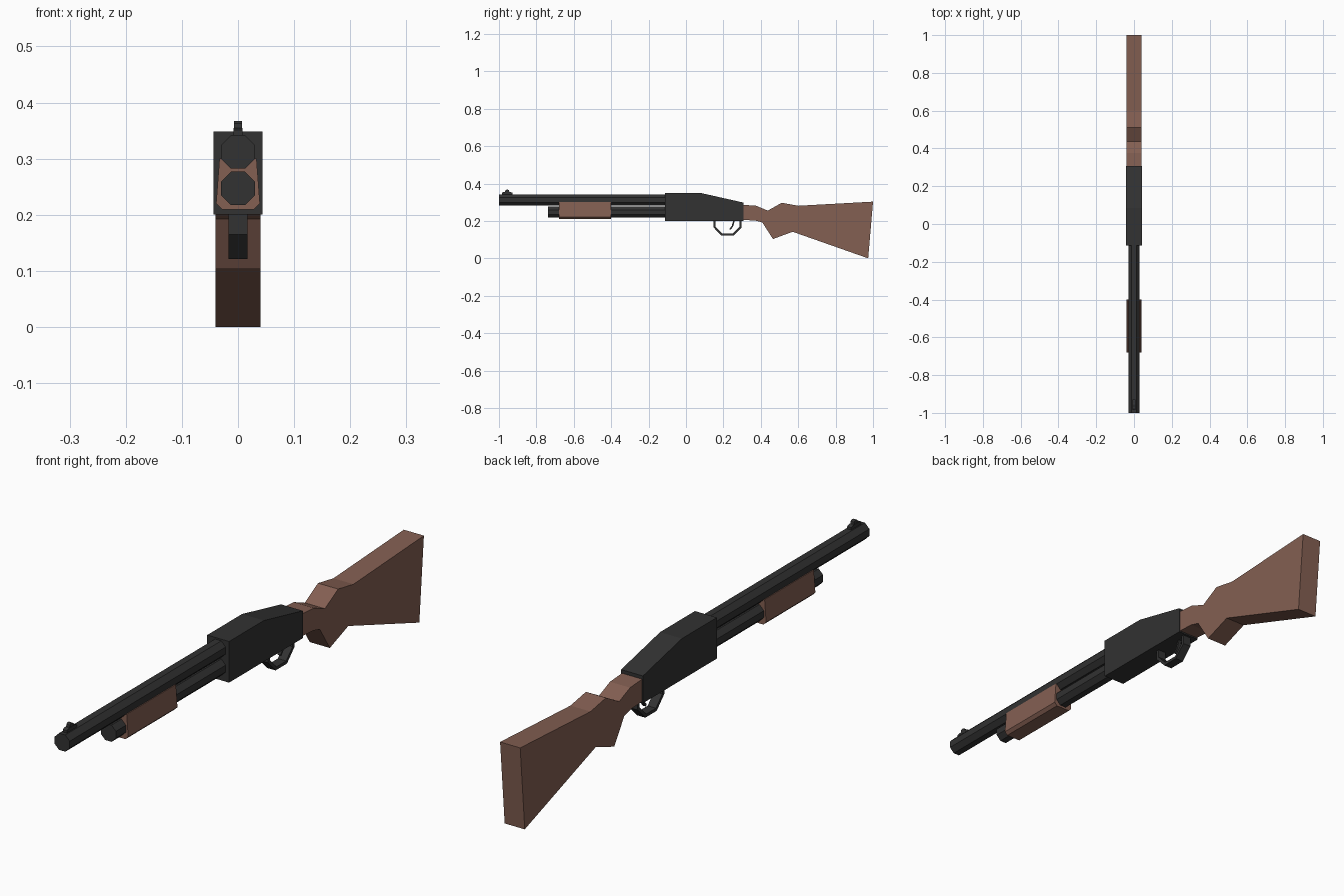
import bpy, bmesh, math
from mathutils import Vector

if "Cube" in bpy.data.objects:
    bpy.data.objects.remove(bpy.data.objects["Cube"])


def material(name, color):
    m = bpy.data.materials.new(name)
    m.diffuse_color = color
    m.use_nodes = True
    m.node_tree.nodes["Principled BSDF"].inputs["Base Color"].default_value = m.diffuse_color
    return m


WOOD = material("wood", (0.23, 0.115, 0.085, 1))
STEEL = material("steel", (0.032, 0.032, 0.032, 1))


def prism(name, profile, axis, a, b, mat):
    """Extrude a closed profile from a to b: (y, z) along x, or (x, z) along y."""
    bm = bmesh.new()
    pt = (lambda u, v: (a, u, v)) if axis == "x" else (lambda u, v: (u, a, v))
    face = bm.faces.new([bm.verts.new(pt(u, v)) for u, v in profile])
    new = bmesh.ops.extrude_face_region(bm, geom=[face])["geom"]
    shift = Vector((b - a, 0, 0)) if axis == "x" else Vector((0, b - a, 0))
    bmesh.ops.translate(bm, vec=shift, verts=[g for g in new if isinstance(g, bmesh.types.BMVert)])
    # extrusion may drop or keep the source face; make sure the start is capped once
    bmesh.ops.holes_fill(bm, edges=[e for e in bm.edges if e.is_boundary], sides=0)
    bmesh.ops.recalc_face_normals(bm, faces=bm.faces)
    me = bpy.data.meshes.new(name)
    bm.to_mesh(me)
    bm.free()
    ob = bpy.data.objects.new(name, me)
    bpy.context.collection.objects.link(ob)
    me.materials.append(mat)
    return ob


def octagon(z, apothem):
    r = apothem / math.cos(math.pi / 8)
    return [(r * math.cos(math.pi / 8 + i * math.pi / 4),
             z + r * math.sin(math.pi / 8 + i * math.pi / 4)) for i in range(8)]


def band(path, t):
    """Closed outline of a strip of thickness t to the left of an open path."""
    pts = [Vector(p) for p in path]
    normals = []
    for p, q in zip(pts, pts[1:]):
        d = (q - p).normalized()
        normals.append(Vector((-d.y, d.x)))
    inner = []
    for i, p in enumerate(pts):
        n1, n2 = normals[max(i - 1, 0)], normals[min(i, len(normals) - 1)]
        n = (n1 + n2).normalized()
        inner.append(p + n * t / n.dot(n1))
    return [tuple(p) for p in pts + inner[::-1]]


# Barrel and magazine tube
prism("barrel", octagon(0.312, 0.030), "y", -1.0, -0.10, STEEL)
prism("magazine_tube", octagon(0.247, 0.030), "y", -0.737, -0.10, STEEL)

# Sliding wooden fore-end
half = [(0.028, 0.209), (0.039, 0.220), (0.033, 0.300)]
prism("fore_end", half + [(-x, z) for x, z in half[::-1]], "y", -0.68, -0.40, WOOD)

# Receiver
prism("receiver", [(-0.113, 0.20), (-0.113, 0.348), (0.085, 0.348), (0.307, 0.298), (0.307, 0.20)],
      "x", -0.0435, 0.0435, STEEL)

# Butt stock with grip
prism("stock", [(0.29, 0.287), (0.375, 0.281), (0.437, 0.255), (0.512, 0.297), (0.60, 0.281),
                (1.0, 0.303), (0.974, 0.0), (0.57, 0.142), (0.465, 0.103), (0.408, 0.192),
                (0.37, 0.202), (0.29, 0.206)],
      "x", -0.040, 0.040, WOOD)

# Trigger guard and trigger
prism("trigger_guard", band([(0.147, 0.205), (0.147, 0.165), (0.190, 0.121), (0.255, 0.121),
                             (0.298, 0.165), (0.298, 0.205)], 0.011),
      "x", -0.0165, 0.0165, STEEL)
prism("trigger", band([(0.238, 0.152), (0.252, 0.170), (0.262, 0.205)], 0.008),
      "x", -0.006, 0.006, STEEL)

# Front sight: low base with a raised bead
prism("sight_base", [(-0.985, 0.338), (-0.985, 0.351), (-0.975, 0.355), (-0.940, 0.355),
                     (-0.928, 0.351), (-0.928, 0.338)],
      "x", -0.008, 0.008, STEEL)
prism("sight_bead", [(-0.968, 0.350), (-0.966, 0.363), (-0.960, 0.367), (-0.952, 0.367),
                     (-0.946, 0.363), (-0.944, 0.350)],
      "x", -0.007, 0.007, STEEL)
